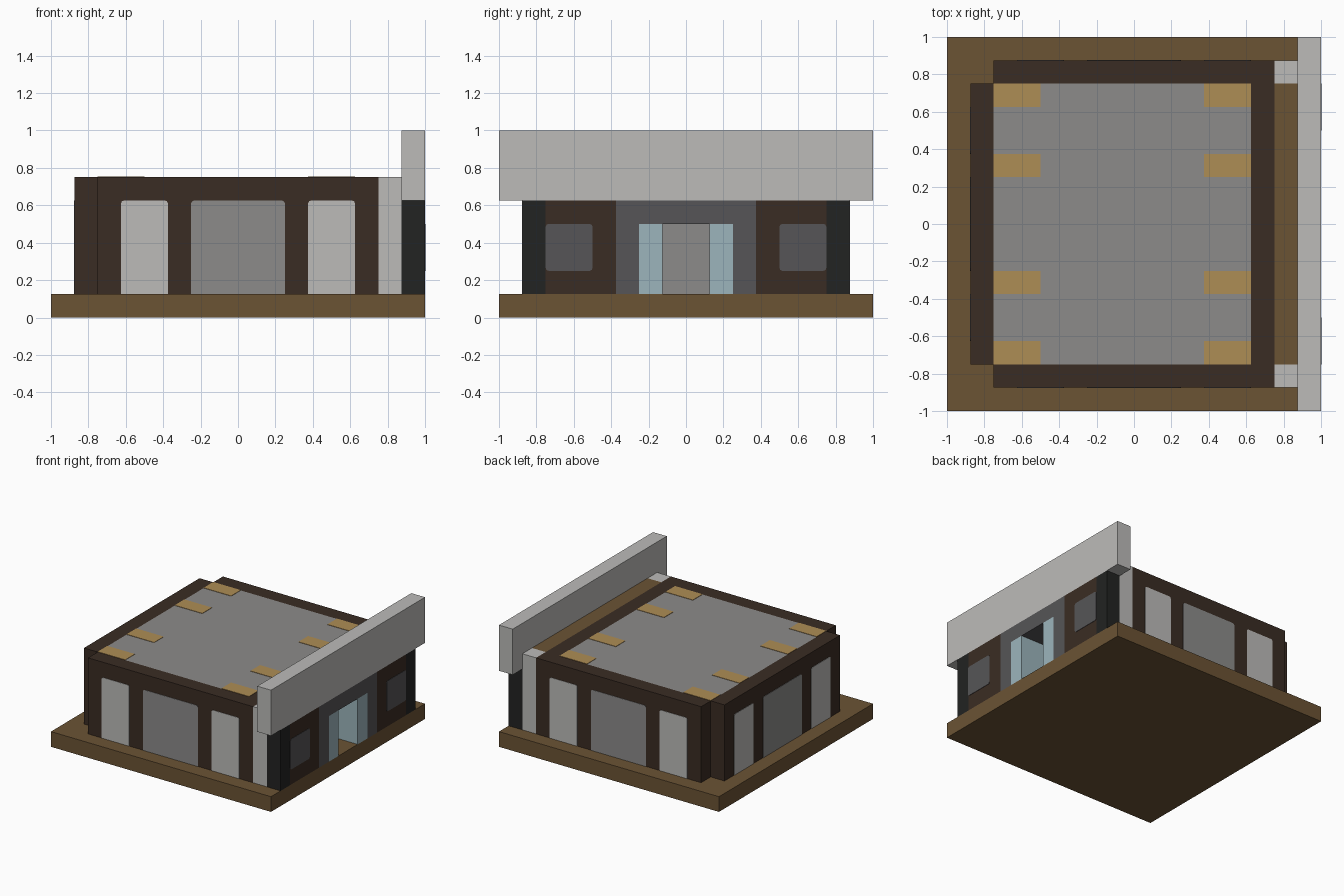
import bpy
import bmesh
from mathutils import Vector

cube = bpy.data.objects.get("Cube")
if cube:
    bpy.data.objects.remove(cube, do_unlink=True)


def srgb(hexa):
    out = []
    for i in range(3):
        c = int(hexa[2 * i:2 * i + 2], 16) / 255
        out.append(c / 12.92 if c <= 0.04045 else ((c + 0.055) / 1.055) ** 2.4)
    return (*out, 1.0)


def material(name, hexa):
    m = bpy.data.materials.new(name)
    m.use_nodes = True
    m.diffuse_color = srgb(hexa)
    m.node_tree.nodes["Principled BSDF"].inputs["Base Color"].default_value = srgb(hexa)
    return m


EARTH = material("earth brown", "6b5334")
TIMBER = material("dark brown", "3a2c23")
BLACK = material("black", "222322")
PALE = material("pale grey", "bcbbb9")
GREY = material("mid grey", "8c8b8a")
SLATE = material("slate grey", "565557")
GLASS = material("pale blue glass", "9cb5bc")
TAN = material("tan", "ae8d55")

U = 0.125      # building module
T = 0.003      # plate thickness
FLOOR, EAVE, TOP = U, 5 * U, 6 * U


def box(name, x, y, z, mat, round_axis=None):
    """Box from ranges; edges along round_axis get small rounded corners."""
    lo, hi = Vector((x[0], y[0], z[0])), Vector((x[1], y[1], z[1]))
    bm = bmesh.new()
    bmesh.ops.create_cube(bm, size=1)
    for v in bm.verts:
        v.co = Vector([(lo[i] + hi[i]) / 2 + v.co[i] * (hi[i] - lo[i]) for i in range(3)])
    if round_axis is not None:
        edges = [e for e in bm.edges
                 if abs((e.verts[0].co - e.verts[1].co).normalized()[round_axis]) > 0.9
                 and e.verts[0].co.z > FLOOR + 0.01]
        bmesh.ops.bevel(bm, geom=edges, offset=0.014, segments=2, profile=0.5,
                        affect='EDGES')
    me = bpy.data.meshes.new(name)
    bm.to_mesh(me)
    bm.free()
    me.materials.append(mat)
    ob = bpy.data.objects.new(name, me)
    bpy.context.collection.objects.link(ob)
    return ob


def pair(name, x, y, z, mat, round_axis=None):
    """The same box on both sides of the y = 0 plane."""
    box(name + "_back", x, y, z, mat, round_axis)
    box(name + "_front", x, (-y[1], -y[0]), z, mat, round_axis)


# Ground slab
box("ground_slab", (-1, 1), (-1, 1), (0, FLOOR), EARTH)

# Outer walls
pair("long_wall", (-6 * U, 6 * U), (6 * U, 7 * U), (FLOOR, TOP), TIMBER)
box("rear_wall", (-7 * U, -6 * U), (-6 * U, 6 * U), (FLOOR, TOP), TIMBER)
pair("inner_wall", (5 * U, 6 * U), (2 * U, 6 * U), (FLOOR, TOP), TIMBER)
box("inner_wall_header", (5 * U, 6 * U), (-2 * U, 2 * U), (EAVE, TOP), TIMBER)

# Window panels, on both faces of each wall
panels = [("left_panel", -5 * U, -3 * U, PALE), ("middle_panel", -2 * U, 2 * U, GREY),
          ("right_panel", 3 * U, 5 * U, PALE)]
for label, a, b, mat in panels:
    for face, d in (("outer", 7 * U), ("inner", 6 * U - T)):
        pair("wall_" + face + "_" + label, (a, b), (d, d + T), (FLOOR, EAVE), mat, 1)
        box("rear_" + face + "_" + label, (-d - T, -d), (a, b), (FLOOR, EAVE), mat, 0)

# Flat roof with tan blocks along two edges
box("roof", (-6 * U, 5 * U), (-6 * U, 6 * U), (EAVE, TOP), GREY)
for side, x in (("rear", (-6 * U, -4 * U)), ("entrance", (3 * U, 5 * U))):
    for place, y in (("outer", (5 * U, 6 * U)), ("inner", (2 * U, 3 * U))):
        pair("roof_block_" + side + "_" + place, x, y, (TOP, TOP + T), TAN)

# Link between the hall and the shop front
box("link_roof", (6 * U, 7 * U), (-6 * U, 6 * U), (EAVE, TOP), EARTH)
pair("pale_pillar", (6 * U, 7 * U), (6 * U, 7 * U), (FLOOR, TOP), PALE)

# Shop front on the +x side
pair("black_pillar", (7 * U, 1), (6 * U, 7 * U), (FLOOR, EAVE), BLACK)
pair("shop_wall", (7 * U, 1), (3 * U, 6 * U), (FLOOR, EAVE), TIMBER)
pair("shop_window", (1 - T, 1 + T), (4 * U, 6 * U), (2 * U, 4 * U), SLATE, 0)
pair("door_surround", (7 * U, 1), (2 * U, 3 * U), (FLOOR, EAVE), SLATE)
box("door_lintel", (5 * U, 1), (-2 * U, 2 * U), (4 * U, EAVE), SLATE)
pair("door_glass", (5 * U, 1), (U, 2 * U), (FLOOR, 4 * U), GLASS)

# Long sign board above the shop front
box("sign_board", (7 * U, 1), (-1, 1), (EAVE, 1), PALE)
